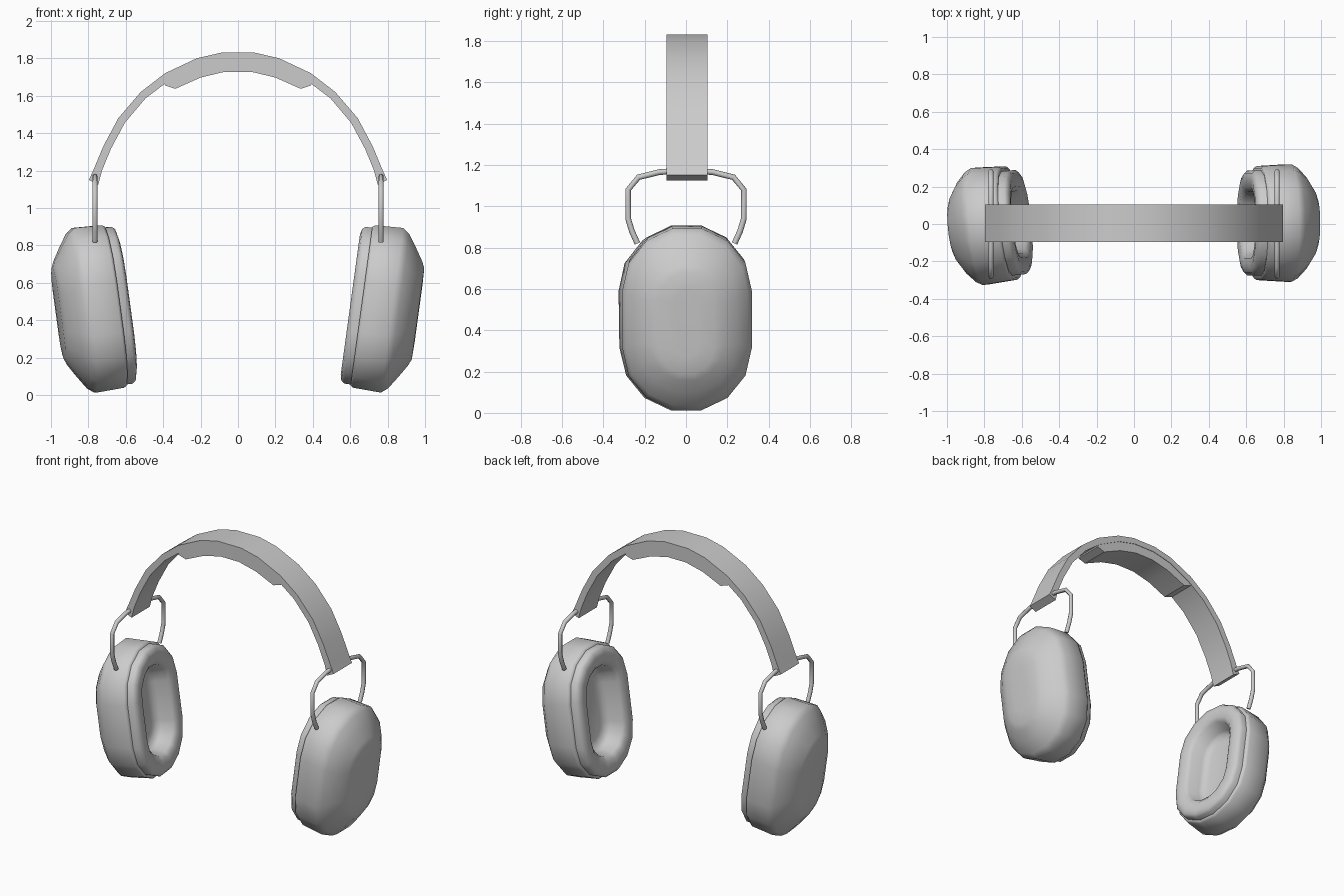
import bpy, bmesh, math
from mathutils import Matrix, Vector

cube = bpy.data.objects.get("Cube")
if cube:
    bpy.data.objects.remove(cube)

grey = bpy.data.materials.new("light_grey")
grey.use_nodes = True
GREY = (0.6, 0.6, 0.6, 1)
grey.diffuse_color = GREY
grey.node_tree.nodes["Principled BSDF"].inputs["Base Color"].default_value = GREY


def finish(name, bm, angle, matrix=Matrix()):
    """Turn a bmesh into a shaded object."""
    bmesh.ops.transform(bm, matrix=matrix, verts=bm.verts)
    bmesh.ops.recalc_face_normals(bm, faces=bm.faces)
    mesh = bpy.data.meshes.new(name)
    bm.to_mesh(mesh)
    bm.free()
    mesh.materials.append(grey)
    obj = bpy.data.objects.new(name, mesh)
    bpy.context.collection.objects.link(obj)
    bpy.ops.object.select_all(action='DESELECT')
    obj.select_set(True)
    bpy.context.view_layer.objects.active = obj
    bpy.ops.object.shade_smooth_by_angle(angle=math.radians(angle))
    return obj


def stadium(u, half_w, half_h, steps=7):
    """Rounded outline in the local YZ plane at depth u."""
    points = []
    for end in (0, 1):
        for i in range(steps + 1):
            a = math.pi * (end + i / steps)
            lift = (half_h - half_w) * (1 - 2 * end)
            points.append(Vector((u, half_w * math.cos(a), half_w * math.sin(a) + lift)))
    return points


def loft(rings, cap_start=False, cap_end=True):
    bm = bmesh.new()
    loops = [[bm.verts.new(p) for p in ring] for ring in rings]
    n = len(loops[0])
    for a, b in zip(loops, loops[1:]):
        for i in range(n):
            j = (i + 1) % n
            bm.faces.new((a[i], a[j], b[j], b[i]))
    if cap_start:
        bm.faces.new(loops[0])
    if cap_end:
        bm.faces.new(loops[-1])
    return bm


def tube(name, path, radius, sides=8):
    """Wire with mitred round sections, lying in a plane of constant x."""
    rings = []
    for i, p in enumerate(path):
        before = path[max(i - 1, 0)]
        after = path[min(i + 1, len(path) - 1)]
        across = (after - before).normalized().cross(Vector((1, 0, 0)))
        rings.append([p + radius * (math.cos(t) * Vector((1, 0, 0)) + math.sin(t) * across)
                      for t in (math.tau * k / sides for k in range(sides))])
    finish(name, loft(rings, True), 50)


def mirror_profile(half):
    return [(-x, z) for x, z in reversed(half)] + half


def strap(name, outer, inner, half_w, bevel):
    """Curved band swept across its width from an outer and an inner line."""
    rings = [[Vector((x, y + 0.005, z)) for (x, z), y in
              ((o, -half_w), (o, half_w), (i, half_w), (i, -half_w))]
             for o, i in zip(mirror_profile(outer), mirror_profile(inner))]
    bm = loft(rings, True)
    long_edges = [e for e in bm.edges
                  if abs(e.verts[0].co.y - e.verts[1].co.y) < 1e-4 and len(e.link_faces) == 2
                  and all(len(f.verts) == 4 for f in e.link_faces)
                  and e.calc_face_angle(0) > 1]
    ends = [f for f in bm.faces if f.calc_center_median().x in (0,)]
    caps = {e for f in (bm.faces[:] [-2:]) for e in f.edges}
    bmesh.ops.bevel(bm, geom=[e for e in long_edges if e not in caps],
                    offset=bevel, segments=2, affect='EDGES')
    finish(name, bm, 35)


# Ear cups: depth, half width, half height of each ring
SHELL = [(0.0, 0.25, 0.40), (0.0, 0.295, 0.436), (0.015, 0.305, 0.446),
         (0.165, 0.314, 0.452), (0.20, 0.295, 0.425), (0.25, 0.245, 0.35),
         (0.29, 0.18, 0.285), (0.305, 0.13, 0.25), (0.308, 0.06, 0.16)]
CUSHION = [(0.02, 0.28, 0.43), (-0.035, 0.28, 0.43), (-0.052, 0.264, 0.416),
           (-0.06, 0.235, 0.385), (-0.055, 0.19, 0.33), (-0.035, 0.167, 0.30),
           (0.04, 0.15, 0.28), (0.065, 0.13, 0.26), (0.075, 0.09, 0.22)]
tilt = Matrix.Rotation(math.radians(7.8), 4, 'Y')
for side, sign, turn in (("left", 1, 0), ("right", -1, 186)):
    place = (Matrix.Translation((0.66 * sign, 0.005, 0.475))
             @ Matrix.Rotation(math.radians(turn), 4, 'Z') @ tilt)
    finish(side + "_ear_cup", loft([stadium(*r) for r in SHELL]), 60, place)
    finish(side + "_ear_cushion", loft([stadium(*r) for r in CUSHION]), 60, place)

    # Wire yoke from the cup, up through the band end and back down
    half = [(0.03, 1.172), (0.13, 1.165), (0.23, 1.14), (0.28, 1.08),
            (0.28, 0.94), (0.262, 0.88), (0.235, 0.82)]
    path = [Vector((0.765 * sign, y, z)) for y, z in mirror_profile(half)]
    tube(side + "_wire_yoke", path, 0.014)

# Headband and the pad beneath it
OUTER = [(0.09, 1.83), (0.22, 1.80), (0.39, 1.72), (0.52, 1.62),
         (0.64, 1.48), (0.72, 1.33), (0.77, 1.21), (0.797, 1.15)]
INNER = [(0.08, 1.79), (0.21, 1.76), (0.37, 1.68), (0.495, 1.585),
         (0.605, 1.455), (0.68, 1.315), (0.727, 1.2), (0.747, 1.125)]
strap("headband", OUTER, INNER, 0.1, 0.008)
PAD_TOP = [(0.08, 1.80), (0.21, 1.77), (0.34, 1.705), (0.395, 1.67)]
PAD_BOTTOM = [(0.07, 1.728), (0.2, 1.697), (0.335, 1.637), (0.39, 1.655)]
strap("headband_pad", PAD_TOP, PAD_BOTTOM, 0.097, 0.015)
